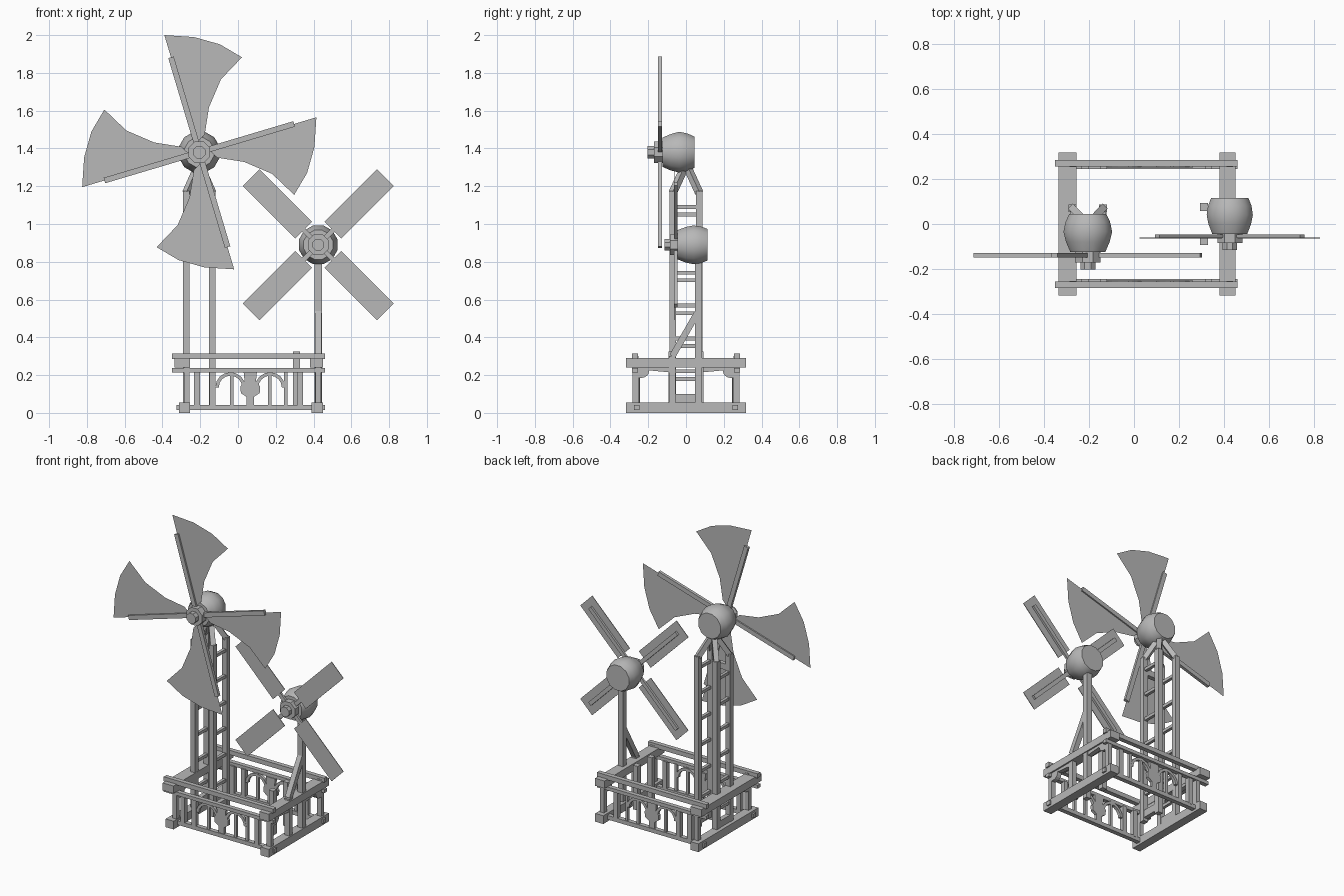
import bpy, bmesh
from math import sin, cos, pi, radians
from mathutils import Vector, Matrix

old = bpy.data.objects.get("Cube")
if old:
    bpy.data.objects.remove(old)

grey = bpy.data.materials.new("plain grey")
grey.use_nodes = True
COLOUR = (0.48, 0.48, 0.48, 1)
grey.diffuse_color = COLOUR
grey.node_tree.nodes["Principled BSDF"].inputs["Base Color"].default_value = COLOUR


def finish(name, bm, smooth=False):
    bmesh.ops.recalc_face_normals(bm, faces=bm.faces)
    mesh = bpy.data.meshes.new(name)
    bm.to_mesh(mesh)
    bm.free()
    mesh.materials.append(grey)
    obj = bpy.data.objects.new(name, mesh)
    bpy.context.collection.objects.link(obj)
    if smooth:
        bpy.ops.object.select_all(action='DESELECT')
        obj.select_set(True)
        bpy.context.view_layer.objects.active = obj
        bpy.ops.object.shade_smooth_by_angle(angle=radians(50))
    return obj


def box(name, x, y, z):
    """Box from three (low, high) ranges."""
    bm = bmesh.new()
    bmesh.ops.create_cube(bm, size=1)
    for v in bm.verts:
        v.co = [(a + b) / 2 + c * (b - a) for (a, b), c in zip((x, y, z), v.co)]
    return finish(name, bm)


def post(name, x, y, z, w=0.035):
    return box(name, (x - w / 2, x + w / 2), (y - w / 2, y + w / 2), z)


def strut(name, a, b, w=0.035):
    a, b = Vector(a), Vector(b)
    bm = bmesh.new()
    bmesh.ops.create_cube(bm, size=1)
    turn = (b - a).to_track_quat('Z', 'Y').to_matrix().to_4x4()
    size = Matrix.Diagonal((w, w, (b - a).length, 1))
    bm.transform(Matrix.Translation((a + b) / 2) @ turn @ size)
    return finish(name, bm)


def plate(name, pts, to3d, push):
    """Flat outline placed in space, thickened along push when it is given."""
    bm = bmesh.new()
    face = bm.faces.new([bm.verts.new(to3d(*p)) for p in pts])
    if push:
        out = bmesh.ops.extrude_face_region(bm, geom=[face])
        moved = [g for g in out["geom"] if isinstance(g, bmesh.types.BMVert)]
        bmesh.ops.translate(bm, vec=push, verts=moved)
    return finish(name, bm)


def lathe(name, cx, cz, profile, sides=8, smooth=False):
    """Rings of (y, radius) around a front-to-back axis."""
    bm = bmesh.new()
    rings = [[bm.verts.new((cx + r * cos(2 * pi * (i + .5) / sides), y,
                            cz + r * sin(2 * pi * (i + .5) / sides)))
              for i in range(sides)] for y, r in profile]
    for a, b in zip(rings, rings[1:]):
        for i in range(sides):
            j = (i + 1) % sides
            bm.faces.new((a[i], a[j], b[j], b[i]))
    bm.faces.new(rings[0])
    bm.faces.new(rings[-1])
    return finish(name, bm, smooth)


# Base: sills, top beams and corner posts
for side, sill, beam, cx in (("right", (-.313, -.255), (-.335, -.255), -.272),
                             ("left", (.39, .45), (.38, .45), .425)):
    box(side + "_sill", sill, (-.317, .317), (0, .055))
    box(side + "_top_beam", beam, (-.317, .317), (.24, .29))
    for s in (-1, 1):
        post(side + "_corner_post", cx, s * .267, (.05, .3), .03)
        arch = [(.255, .24), (.255, .185)]
        arch += [(.235 - .04 * sin(t * pi / 8), .225 - .04 * cos(t * pi / 8)) for t in range(5)]
        arch += [(.09, .215), (.09, .24)]
        plate(side + "_bracket", arch,
              lambda y, z: (cx - .015, s * y, z), (.03, 0, 0))

# Front and back railings with balusters, arches and centre ornament
ORNAMENT = [(.02, .04), (.02, .085), (.05, .105), (.052, .14), (.03, .165), (.035, .215)]
for side, s in (("front", -1), ("back", 1)):
    y = s * .26
    deep = (y - .015, y + .015)
    box(side + "_sill", (-.325, .46), deep, (.015, .042))
    box(side + "_upper_rail", (-.35, .46), (s * .27 - .015, s * .27 + .015), (.285, .315))
    box(side + "_lower_rail", (-.35, .46), (s * .27 - .015, s * .27 + .015), (.215, .238))
    for x, w in ((-.218, .032), (-.135, .03), (-.033, .018), (.168, .018), (.252, .018), (.33, .03)):
        post(side + "_baluster", x, y, (.035, .22), w)
    mirrored = ORNAMENT + [(-x, z) for x, z in reversed(ORNAMENT)]
    plate(side + "_ornament", mirrored,
          lambda x, z: (.065 + x, y - .01, z), (0, .02, 0))
    for cx in (-.04, .17):
        arc = [(r * cos(t * pi / 8), .135 + r * sin(t * pi / 8))
               for r, steps in ((.08, range(9)), (.062, range(8, -1, -1))) for t in steps]
        plate(side + "_arch", arc, lambda x, z: (cx + x, y - .01, z), (0, .02, 0))

# Tall tower: four legs bending in to the head, two ladders
TOWER_X = -.205
for sx in (-1, 1):
    lx = TOWER_X + sx * .068
    for s in (-1, 1):
        post("tower_leg", lx, s * .07, (.03, 1.175))
        strut("tower_yoke", (lx, s * .07, 1.165), (TOWER_X + sx * .015, s * .015, 1.285), .032)
    for k in range(6):
        z = .2 + k * .174 + sx * .02
        box("ladder_rung", (lx - .01, lx + .01), (-.06, .06), (z - .01, z + .01))
    box("tower_foot_bar", (lx - .015, lx + .015), (-.06, .06), (.05, .1))
box("tower_top_bar", (-.29, -.12), (-.085, -.055), (1.06, 1.1)).scale.x = 1

# Short mill: mast, diagonal brace and inner posts
SHORT_X = .425
post("short_mast", SHORT_X, .067, (.05, .83), .038)
post("short_front_post", SHORT_X, -.072, (.05, .3))
strut("short_brace", (SHORT_X, -.072, .3), (SHORT_X, .06, .53), .034)
for s in (-1, 1):
    post("inner_post", .31, s * .075, (.03, .325))

# Heads and hubs
lathe("tall_head", TOWER_X, 1.38,
      [(-.125, .08), (-.08, .1), (-.035, .112), (.01, .102), (.045, .085)], 12, True)
lathe("tall_hub", TOWER_X, 1.38, [(-.17, .062), (-.12, .062)])
lathe("tall_hub_cap", TOWER_X, 1.38, [(-.203, .036), (-.165, .036)])
lathe("short_head", SHORT_X, .89,
      [(-.045, .08), (0, .098), (.04, .106), (.08, .1), (.115, .086)], 12, True)
lathe("short_hub", SHORT_X, .89, [(-.085, .06), (-.04, .06)])
lathe("short_hub_cap", SHORT_X, .89, [(-.115, .034), (-.08, .034)])


def blade_frame(cx, cz, y, angle):
    """Map (out along the blade, clockwise across it) to space."""
    c, s = cos(angle), sin(angle)
    return lambda u, v: (cx + u * c + v * s, y, cz + u * s - v * c)


def bar(u0, u1, w):
    return [(u0, -w), (u1, -w), (u1, w), (u0, w)]


# Flared sails on the tall mill, rectangular sails on the short one
FLARE = [(.05, 0), (.647, 0), (.592, .148), (.516, .268), (.417, .36),
         (.337, .22), (.213, .117), (.083, .055)]
for k in range(4):
    a = radians(16.6 + 90 * k)
    plate("tall_sail", FLARE, blade_frame(TOWER_X, 1.38, -.137, a), None)
    plate("tall_spar", bar(0, .524, .015), blade_frame(TOWER_X, 1.38, -.148, a), (0, .02, 0))
    b = radians(45 + 90 * k)
    plate("short_sail", bar(.11, .503, .062), blade_frame(SHORT_X, .89, -.064, b), (0, .004, 0))
    plate("short_spar", bar(0, .455, .013), blade_frame(SHORT_X, .89, -.06, b), (0, .014, 0))
